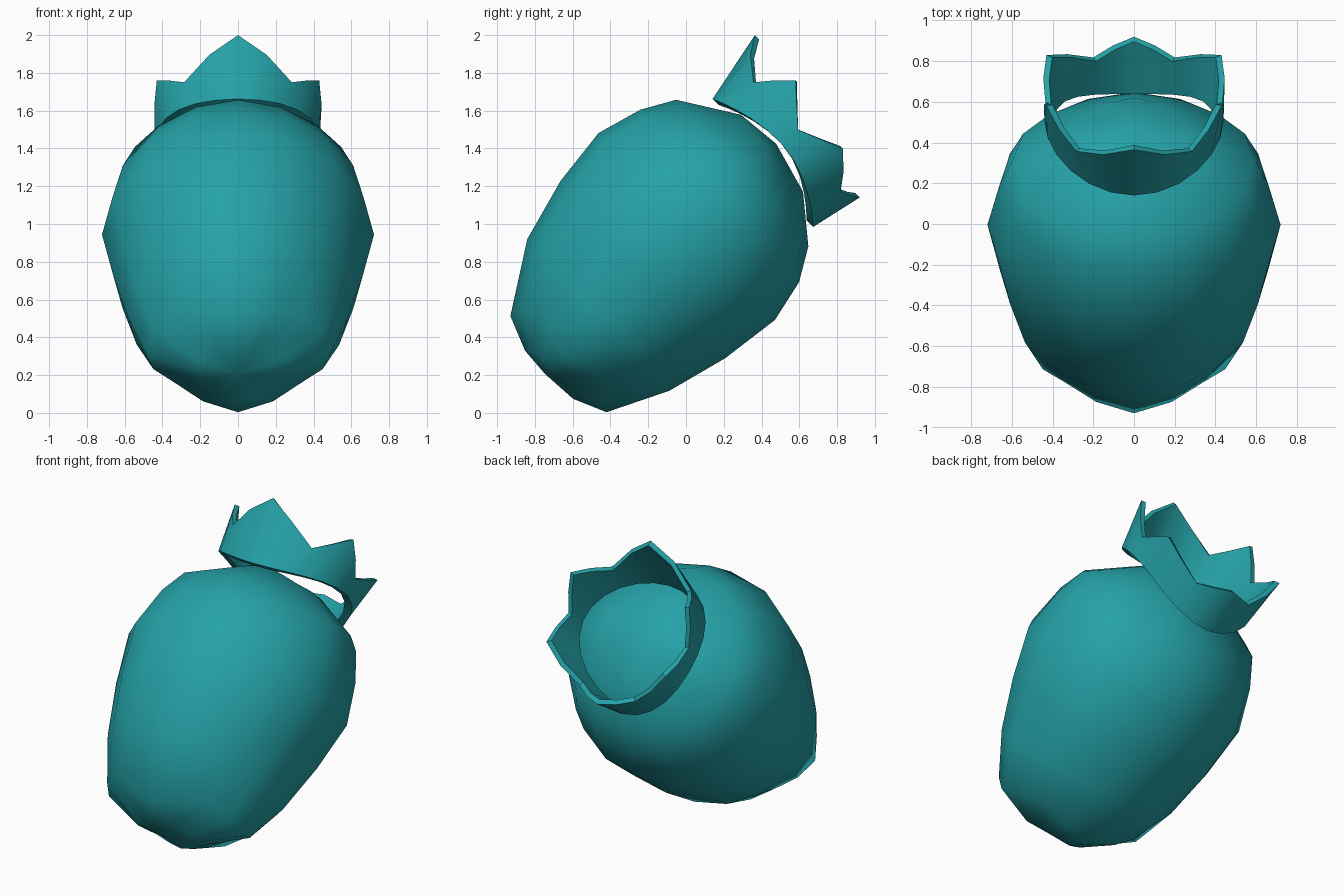
import bpy, bmesh, math
from mathutils import Matrix

if "Cube" in bpy.data.objects:
    bpy.data.objects.remove(bpy.data.objects["Cube"])

teal = bpy.data.materials.new("teal")
teal.diffuse_color = (0.018, 0.36, 0.39, 1)
teal.use_nodes = True
teal.node_tree.nodes["Principled BSDF"].inputs["Base Color"].default_value = teal.diffuse_color

# Tilted frame: local z runs along the fruit axis, local y across it
S = math.sqrt(0.5)
AXIS_OFFSET = 0.67
TILT = Matrix(((1, 0, 0, 0),
               (0, -S, S, -AXIS_OFFSET * S),
               (0, S, S, AXIS_OFFSET * S),
               (0, 0, 0, 1)))


def bridge(bm, a, b):
    n = len(a)
    for i in range(n):
        bm.faces.new((a[i], a[(i + 1) % n], b[(i + 1) % n], b[i]))


def finish(bm, name, angle):
    bm.transform(TILT)
    bmesh.ops.recalc_face_normals(bm, faces=bm.faces)
    mesh = bpy.data.meshes.new(name)
    bm.to_mesh(mesh)
    bm.free()
    mesh.materials.append(teal)
    ob = bpy.data.objects.new(name, mesh)
    bpy.context.collection.objects.link(ob)
    bpy.ops.object.select_all(action='DESELECT')
    ob.select_set(True)
    bpy.context.view_layer.objects.active = ob
    bpy.ops.object.shade_smooth_by_angle(angle=math.radians(angle))


# Fruit body: elliptical rings between two poles
# (height, half width, half depth, centre shift, tilt, lift at sides, lift at diagonals)
RINGS = [(-0.37, 0.22, 0.18, -0.015, 0, 0.01, 0.02),
         (-0.295, 0.485, 0.36, -0.01, 0, 0.055, 0.09),
         (0.039, 0.58, 0.55, 0.025, 0.018, 0, 0.03),
         (0.375, 0.66, 0.64, 0.028, 0.024, -0.02, 0),
         (0.70, 0.72, 0.68, 0.025, 0.02, -0.035, 0),
         (0.938, 0.66, 0.62, 0.016, 0.026, 0, -0.01),
         (1.108, 0.59, 0.522, 0.017, 0.027, 0.02, -0.03),
         (1.294, 0.29, 0.26, -0.02, 0.028, 0, -0.02)]
SIDES = 16
bm = bmesh.new()
loops = []
for h, a, b, shift, tilt, side, diag in RINGS:
    loop = []
    for i in range(SIDES):
        t = 2 * math.pi * i / SIDES
        s, c = math.sin(t), math.cos(t)
        z = h + tilt * c + side * s * s + diag * math.sin(2 * t) ** 2
        loop.append(bm.verts.new((a * s, b * c + shift * c * c, z)))
    loops.append(loop)
for lo, hi in zip(loops, loops[1:]):
    bridge(bm, lo, hi)
for loop, h in ((loops[0], -0.382), (loops[-1], 1.345)):
    pole = bm.verts.new((0, 0, h))
    for i in range(SIDES):
        bm.faces.new((loop[i], loop[(i + 1) % SIDES], pole))
finish(bm, "fruit_body", 80)

# Crown: six-pointed band with a saddle-shaped lower rim
# Top rim from front to back: tips and valleys alternate
HALF = [(0, 0.486, 1.672), (0.285, 0.315, 1.49), (0.43, 0.164, 1.655),
        (0.435, -0.03, 1.48), (0.43, -0.267, 1.577), (0.20, -0.42, 1.407),
        (0, -0.514, 1.457)]
corners = HALF + [(-x, y, z) for x, y, z in HALF[-2:0:-1]]
top = []
for p, q in zip(corners, corners[1:] + corners[:1]):
    # rounded midpoint between each tip and valley
    mx, my, mz = ((u + v) / 2 for u, v in zip(p, q))
    k = (math.hypot(*p[:2]) + math.hypot(*q[:2])) / 2 / math.hypot(mx, my)
    top += [p, (mx * k, my * k, mz)]
WALL_TOP, WALL_LOW = 0.935, 0.89
bm = bmesh.new()
outer_top, outer_low, inner_top, inner_low = [], [], [], []
for i, (x, y, z) in enumerate(top):
    t = 2 * math.pi * i / len(top)
    lx, ly = 0.44 * math.sin(t), 0.428 * math.cos(t) - 0.022
    lz = 1.365 - (0.55 if ly > 0 else 0.95) * ly * ly
    outer_top.append(bm.verts.new((x, y, z)))
    outer_low.append(bm.verts.new((lx, ly, lz)))
    inner_top.append(bm.verts.new((x * WALL_TOP, y * WALL_TOP, z)))
    inner_low.append(bm.verts.new((lx * WALL_LOW, ly * WALL_LOW, lz)))
bridge(bm, outer_low, outer_top)
bridge(bm, outer_top, inner_top)
bridge(bm, inner_top, inner_low)
bridge(bm, inner_low, outer_low)
finish(bm, "crown", 40)
